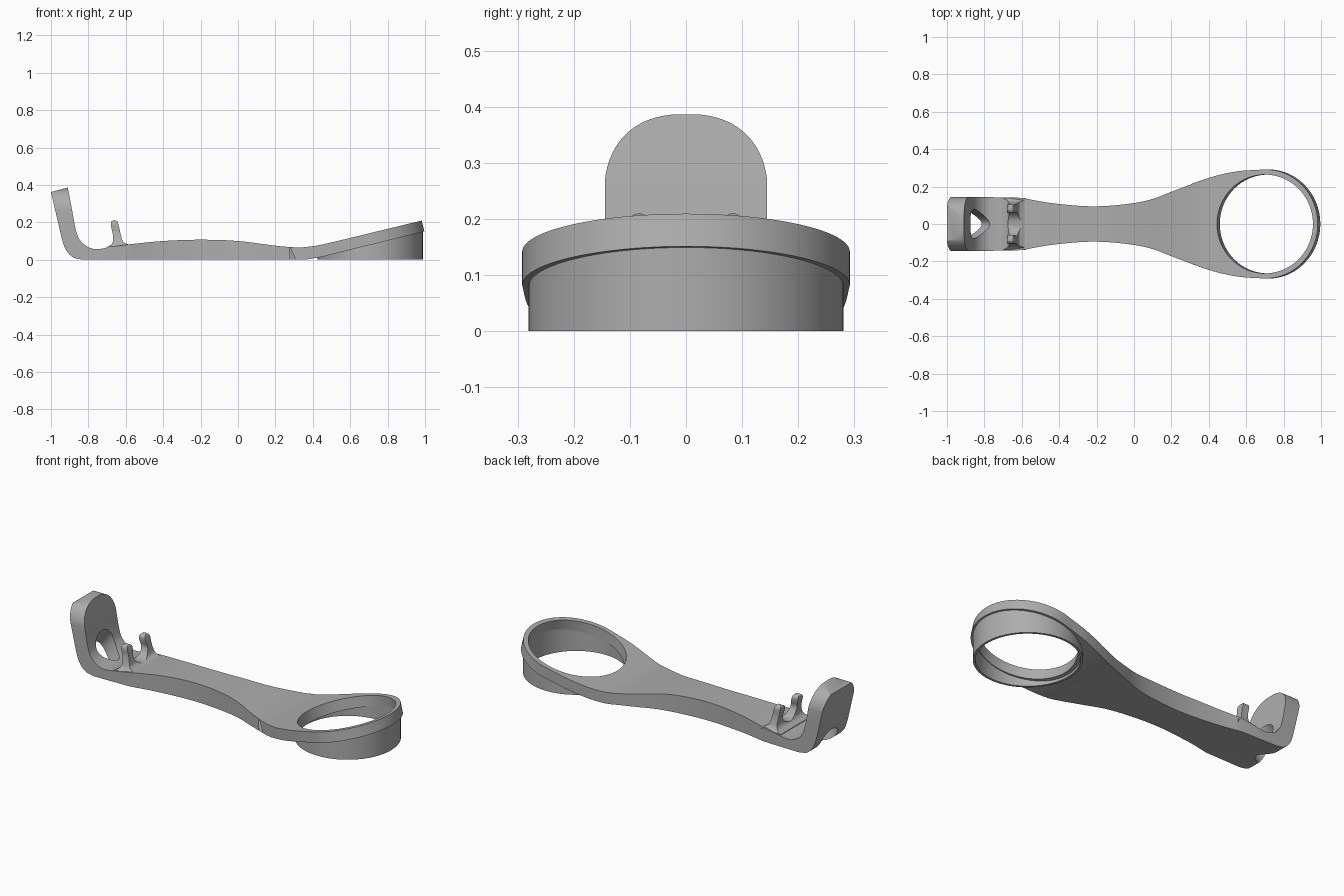
import bpy, bmesh, math
from mathutils import Vector, Matrix

if "Cube" in bpy.data.objects:
    bpy.data.objects.remove(bpy.data.objects["Cube"])

grey = bpy.data.materials.new("plain grey")
grey.use_nodes = True
GREY = (0.42, 0.42, 0.42, 1)
grey.diffuse_color = GREY
grey.node_tree.nodes["Principled BSDF"].inputs["Base Color"].default_value = GREY


def finish(name, bm):
    bmesh.ops.recalc_face_normals(bm, faces=bm.faces)
    mesh = bpy.data.meshes.new(name)
    bm.to_mesh(mesh)
    bm.free()
    mesh.materials.append(grey)
    ob = bpy.data.objects.new(name, mesh)
    bpy.context.collection.objects.link(ob)
    return ob


def prism(name, pts, place, lo, hi):
    """Extrude a 2D outline; place(u, v, depth) gives the 3D point."""
    bm = bmesh.new()
    a = [bm.verts.new(place(u, v, lo)) for u, v in pts]
    b = [bm.verts.new(place(u, v, hi)) for u, v in pts]
    n = len(pts)
    bm.faces.new(a)
    bm.faces.new(b)
    for i in range(n):
        j = (i + 1) % n
        bm.faces.new((a[i], a[j], b[j], b[i]))
    return finish(name, bm)


def curve(pts, steps=6):
    """Smooth curve passing through the given points."""
    p = [Vector(q) for q in pts]
    p = [2 * p[0] - p[1]] + p + [2 * p[-1] - p[-2]]
    out = []
    for a, b, c, d in zip(p, p[1:], p[2:], p[3:]):
        for k in range(steps):
            t = k / steps
            out.append(tuple(0.5 * (2 * b + (c - a) * t + (2 * a - 5 * b + 4 * c - d) * t * t
                                    + (3 * b - a - 3 * c + d) * t ** 3)))
    return out + [tuple(p[-2])]


def mirrored(half):
    return half + [(u, -v) for u, v in reversed(half) if abs(v) > 1e-5]


def activate(ob):
    bpy.ops.object.select_all(action="DESELECT")
    ob.select_set(True)
    bpy.context.view_layer.objects.active = ob


def boolean(ob, tool, operation):
    mod = ob.modifiers.new("cut", "BOOLEAN")
    mod.object, mod.operation, mod.solver = tool, operation, "EXACT"
    activate(ob)
    bpy.ops.object.modifier_apply(modifier=mod.name)
    bpy.data.objects.remove(tool)


def along_y(u, v, d):
    return (u, d, v)


def along_x(u, v, d):
    return (d, u, v)


def tilted_z(u, v, d):
    # walls lean square to the sloping ring end
    blend = min(1, max(0, (u - 0.3) / 0.3))
    return (u - blend * 0.24 * (d - 0.24 * (u - 0.71) - 0.11), v, d)


# Handle: side profile
top = curve([(-0.91, 0.386), (-0.888, 0.27), (-0.867, 0.16), (-0.845, 0.105), (-0.80, 0.067),
             (-0.74, 0.058), (-0.6, 0.08), (-0.4, 0.1), (-0.2, 0.107), (0, 0.1),
             (0.2, 0.075), (0.31, 0.066), (0.38, 0.07), (0.48, 0.088), (0.8, 0.165), (1.1, 0.238)])
bottom = [(1.1, 0.177), (0.46, 0.018)]
bottom += curve([(0.42, 0.01), (0.37, 0.002), (0.33, 0)], 4)
bottom += curve([(-0.83, 0), (-0.88, 0.012), (-0.915, 0.045), (-0.937, 0.095), (-0.967, 0.22), (-1, 0.362)])
handle = prism("handle", top + bottom, along_y, -0.5, 0.5)

# Handle: waisted outline ending in the ring
half = [(-1.1, 0.144), (-0.8, 0.144)]
half += curve([(-0.6, 0.14), (-0.45, 0.113), (-0.25, 0.095), (-0.08, 0.102), (0.08, 0.128),
               (0.22, 0.18), (0.4, 0.245), (0.55, 0.28), (0.71, 0.292)])
half += [(0.71 + 0.28 * math.cos(a), 0.292 * math.sin(a))
         for a in (math.pi / 2 * (1 - k / 24) for k in range(1, 25))]
boolean(handle, prism("outline", mirrored(half), tilted_z, -0.3, 0.6), "INTERSECT")

# Handle: rounded top of the upright tab
arch = [(0.146 * math.copysign(abs(math.cos(a)) ** 0.85, math.cos(a)), 0.24 + 0.147 * math.sin(a) ** 0.85)
        for a in (math.pi * k / 40 for k in range(1, 40))]
arch = [(0.5, -0.1), (0.5, 0.225), (0.146, 0.225)] + arch + [(-0.146, 0.225), (-0.5, 0.225), (-0.5, -0.1)]
boolean(handle, prism("arch", arch, along_x, -1.5, 1.5), "INTERSECT")

# Handle: tilted ring opening
bm = bmesh.new()
tilt = Matrix.Translation((0.708, 0, 0.11)) @ Matrix.Rotation(-math.atan(0.245), 4, "Y")
bmesh.ops.create_cone(bm, cap_ends=True, segments=96, radius1=0.264, radius2=0.264, depth=0.5, matrix=tilt)
boolean(handle, finish("ring_cutter", bm), "DIFFERENCE")

# Handle: slanting teardrop hole through the corner of tab and floor
slope = Matrix.Translation((-0.88, 0, 0.053)) @ Matrix.Rotation(math.atan2(0.6, 0.8), 4, "Y")
drop = [(0.084 * math.cos(a), 0.074 * math.sin(a) * (1 - 0.35 * math.cos(a)))
        for a in (math.tau * k / 48 for k in range(48))]
boolean(handle, prism("hole_cutter", drop, lambda u, v, d: slope @ Vector((u, v, d)), -0.3, 0.3), "DIFFERENCE")

# Cradle: two curved prongs with a rounded notch
prong = curve([(0.07, 0.138), (0.095, 0.118), (0.15, 0.105), (0.195, 0.104), (0.21, 0.085),
               (0.198, 0.06), (0.17, 0.06), (0.14, 0.066), (0.11, 0.052), (0.092, 0.028), (0.086, 0.0)], 4)
front = [(z, y) for z, y in mirrored(prong)] + [(0.05, -0.138), (0.05, 0.138)]
cradle = prism("cradle", [(y, z) for z, y in front], along_x, -0.8, -0.5)
lean = curve([(-0.705, 0.066), (-0.675, 0.085), (-0.667, 0.12), (-0.68, 0.19), (-0.672, 0.208),
              (-0.65, 0.208), (-0.64, 0.19), (-0.622, 0.115), (-0.61, 0.093), (-0.58, 0.08)], 4)
lean += [(-0.58, 0.052), (-0.705, 0.052)]
boolean(cradle, prism("lean", lean, along_y, -0.3, 0.3), "INTERSECT")

# Collar: thin upright tube under the ring, topped by the slope
bm = bmesh.new()
rings = []
for r, is_top in ((0.281, False), (0.281, True), (0.268, True), (0.268, False)):
    loop = []
    for k in range(96):
        a = math.tau * k / 96
        x = 0.707 + r * math.cos(a)
        loop.append(bm.verts.new((x, r * math.sin(a), 0.248 * (x - 0.39) + 0.02 if is_top else 0)))
    rings.append(loop)
for a, b in zip(rings, rings[1:] + rings[:1]):
    for i in range(96):
        j = (i + 1) % 96
        bm.faces.new((a[i], a[j], b[j], b[i]))
collar = finish("collar", bm)

for ob in (handle, cradle, collar):
    activate(ob)
    bpy.ops.object.shade_smooth_by_angle(angle=math.radians(32))
